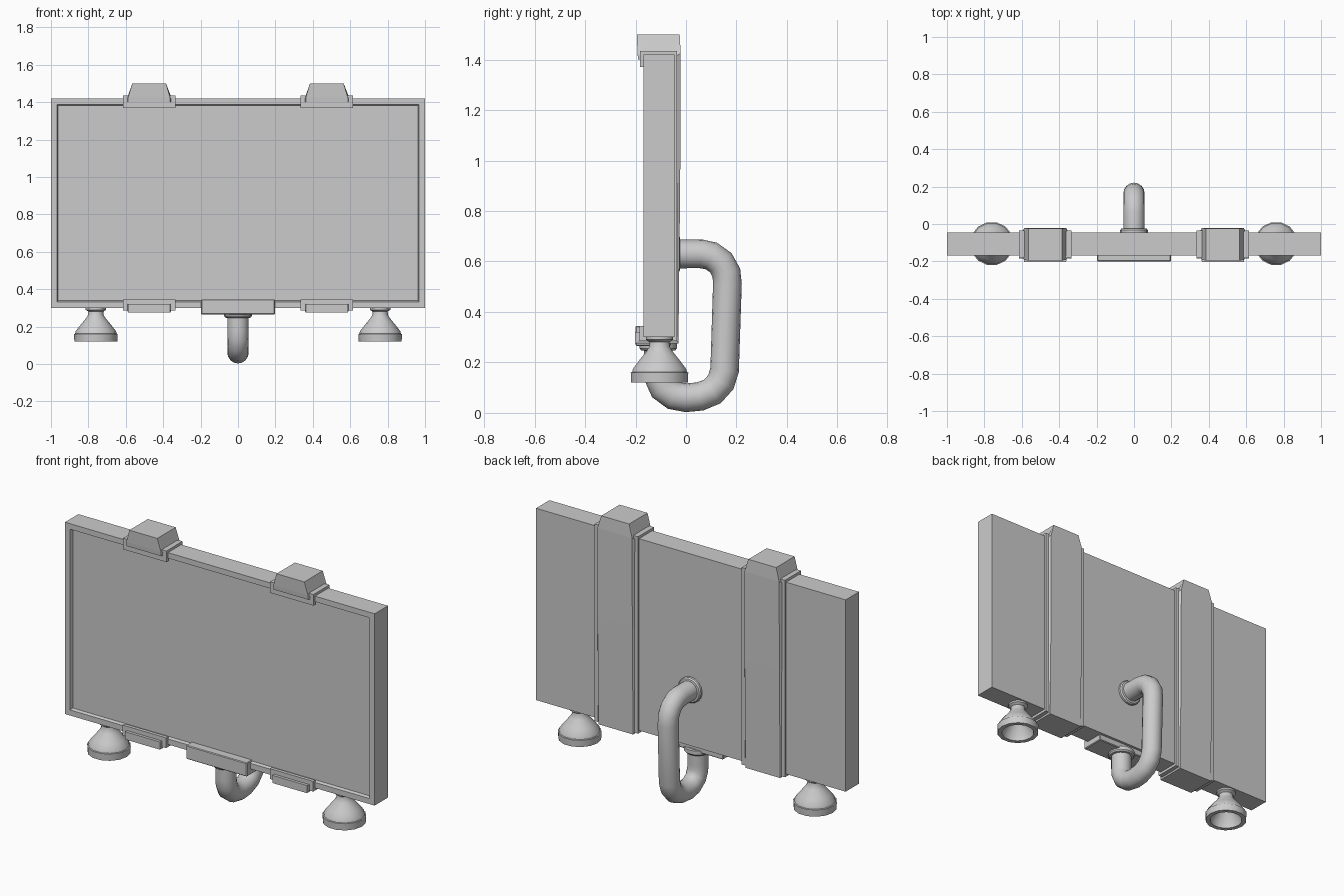
import bpy, bmesh, math
from mathutils import Vector

if "Cube" in bpy.data.objects:
    bpy.data.objects.remove(bpy.data.objects["Cube"])


def finish(name, bm, smooth=None):
    bmesh.ops.recalc_face_normals(bm, faces=bm.faces)
    me = bpy.data.meshes.new(name)
    bm.to_mesh(me)
    bm.free()
    ob = bpy.data.objects.new(name, me)
    bpy.context.collection.objects.link(ob)
    if smooth:
        bpy.context.view_layer.objects.active = ob
        ob.select_set(True)
        bpy.ops.object.shade_smooth_by_angle(angle=math.radians(smooth))
        ob.select_set(False)
    return ob


def box(name, lo, hi, bevel=0.0):
    bm = bmesh.new()
    bmesh.ops.create_cube(bm, size=1)
    for v in bm.verts:
        v.co = [(a + b) / 2 + c * (b - a) for a, b, c in zip(lo, hi, v.co)]
    if bevel:
        bmesh.ops.bevel(bm, geom=bm.edges[:], offset=bevel, segments=1, affect='EDGES')
    return finish(name, bm)


def prism(name, yz, x0, x1):
    """Extrude a side outline along x."""
    bm = bmesh.new()
    f = bm.faces.new([bm.verts.new((x0, y, z)) for y, z in yz])
    ext = bmesh.ops.extrude_face_region(bm, geom=[f])
    verts = [v for v in ext['geom'] if isinstance(v, bmesh.types.BMVert)]
    bmesh.ops.translate(bm, verts=verts, vec=(x1 - x0, 0, 0))
    return finish(name, bm)


def raised_band(name, cx, stations):
    """Wrap a trapezoid section around the panel: (y, z, half width) at base and crest."""
    bm = bmesh.new()
    rings = []
    for (y0, z0, w0), (y1, z1, w1) in stations:
        rings.append([bm.verts.new(p) for p in (
            (cx - w0, y0, z0), (cx - w1, y1, z1), (cx + w1, y1, z1), (cx + w0, y0, z0))])
    for a, b in zip(rings, rings[1:]):
        for i in range(4):
            j = (i + 1) % 4
            bm.faces.new((a[i], a[j], b[j], b[i]))
    bm.faces.new(rings[0])
    bm.faces.new(rings[-1])
    return finish(name, bm)


def lathe(name, profile, centre, sides, axis='Z', smooth=35):
    """Revolve (radius, height) points."""
    bm = bmesh.new()
    rings = []
    for r, h in profile:
        ring = []
        for i in range(sides):
            a = 2 * math.pi * i / sides
            c, s = r * math.cos(a), r * math.sin(a)
            p = Vector((c, s, h)) if axis == 'Z' else Vector((c, h, s))
            ring.append(bm.verts.new(p + Vector(centre)))
        rings.append(ring)
    for a, b in zip(rings, rings[1:]):
        for i in range(sides):
            j = (i + 1) % sides
            bm.faces.new((a[i], a[j], b[j], b[i]))
    bm.faces.new(rings[0])
    bm.faces.new(rings[-1])
    return finish(name, bm, smooth)


# Panel with a recessed screen
FRONT, BACK = -0.168, -0.045
bm = bmesh.new()
bmesh.ops.create_cube(bm, size=1)
for v in bm.verts:
    v.co = (v.co.x * 2, (FRONT + BACK) / 2 + v.co.y * (BACK - FRONT), 0.86 + v.co.z * 1.12)
bm.normal_update()
face = min(bm.faces, key=lambda f: f.calc_center_median().y)
bmesh.ops.inset_region(bm, faces=[face], thickness=0.046)
bmesh.ops.inset_region(bm, faces=[face], thickness=0.008, depth=-0.018)
finish("display_panel", bm)

# Straps wrapping over the back of the panel
C_OUTLINE = [(-0.182, 1.37), (-0.182, 1.435), (-0.035, 1.435), (-0.035, 0.285),
             (-0.185, 0.285), (-0.185, 0.345), (-0.165, 0.345), (-0.165, 0.305),
             (-0.05, 0.305), (-0.05, 1.415), (-0.165, 1.415), (-0.165, 1.37)]
BAND = [((-0.17, 1.40, 0.122), (-0.19, 1.40, 0.112)),
        ((-0.17, 1.41, 0.122), (-0.192, 1.425, 0.112)),
        ((-0.16, 1.41, 0.118), (-0.195, 1.50, 0.09)),
        ((-0.05, 1.41, 0.118), (-0.025, 1.50, 0.09)),
        ((-0.045, 1.41, 0.125), (-0.021, 1.425, 0.112)),
        ((-0.045, 0.91, 0.125), (-0.023, 0.91, 0.112)),
        ((-0.045, 0.30, 0.125), (-0.03, 0.275, 0.112)),
        ((-0.17, 0.30, 0.118), (-0.202, 0.275, 0.112)),
        ((-0.17, 0.32, 0.118), (-0.202, 0.32, 0.112))]

# Hollow bell-shaped feet
FOOT = [(0.055, 0.302), (0.055, 0.29), (0.04, 0.28), (0.042, 0.262), (0.052, 0.245),
        (0.085, 0.205), (0.108, 0.175), (0.111, 0.162), (0.117, 0.16), (0.115, 0.12),
        (0.09, 0.12), (0.085, 0.15), (0.05, 0.205)]

for side, s in (("left", -1), ("right", 1)):
    cx = 0.475 * s
    prism(side + "_strap_base", C_OUTLINE, cx - 0.14, cx + 0.14)
    raised_band(side + "_strap_ridge", cx, BAND)
    lathe(side + "_foot", FOOT, (0.76 * s, -0.105, 0), 14)

# Block under the lower frame edge
box("lower_block", (-0.197, -0.2, 0.265), (0.197, -0.06, 0.345), 0.004)

# Bent pipe from the back down under the panel
PATH = [(-0.06, 0.63), (0.06, 0.63), (0.10, 0.622), (0.138, 0.595), (0.16, 0.555),
        (0.164, 0.51), (0.153, 0.17), (0.138, 0.122), (0.105, 0.085), (0.055, 0.065),
        (0.0, 0.06), (-0.05, 0.069), (-0.09, 0.098), (-0.108, 0.14), (-0.11, 0.18),
        (-0.11, 0.28)]
bm = bmesh.new()
SIDES, RADIUS = 16, 0.057
pts = [Vector((0, y, z)) for y, z in PATH]
rings = []
for i, p in enumerate(pts):
    d = (pts[min(i + 1, len(pts) - 1)] - p).normalized() + (p - pts[max(i - 1, 0)]).normalized()
    n = Vector((1, 0, 0)).cross(d.normalized())
    rings.append([bm.verts.new(p + RADIUS * (Vector((math.cos(a), 0, 0)) + n * math.sin(a)))
                  for a in (2 * math.pi * k / SIDES for k in range(SIDES))])
for a, b in zip(rings, rings[1:]):
    for i in range(SIDES):
        j = (i + 1) % SIDES
        bm.faces.new((a[i], a[j], b[j], b[i]))
bm.faces.new(rings[0])
bm.faces.new(rings[-1])
finish("bent_pipe", bm, 40)

# Collars where the pipe meets the panel
COLLAR = [(0.074, -0.01), (0.074, 0.012), (0.068, 0.02), (0.056, 0.022)]
lathe("back_collar", COLLAR, (0, BACK, 0.63), 16, 'Y')
lathe("bottom_collar", [(r, -h) for r, h in COLLAR], (0, -0.11, 0.268), 16)
